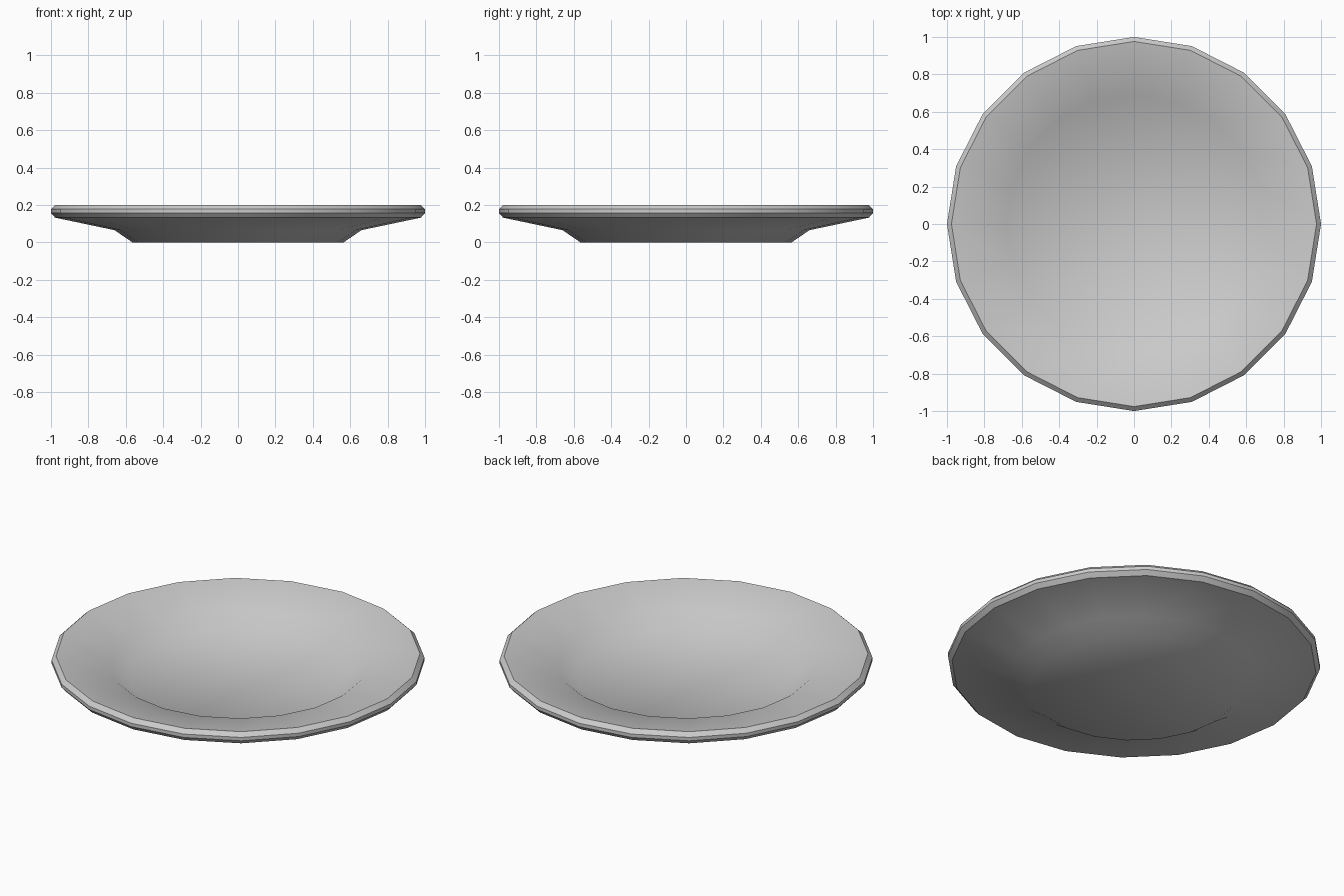
import bpy, bmesh
from math import cos, sin, pi, radians

if "Cube" in bpy.data.objects:
    bpy.data.objects.remove(bpy.data.objects["Cube"])

SIDES = 20
# Plate cross-section (radius, height): foot, underside, rim edge, upper face, well
PROFILE = [(0.565, 0.0), (0.66, 0.065), (0.978, 0.132), (1.0, 0.157),
           (1.0, 0.177), (0.976, 0.2), (0.69, 0.145), (0.59, 0.075)]

bm = bmesh.new()
rings = [[bm.verts.new((r * cos(2 * pi * i / SIDES), r * sin(2 * pi * i / SIDES), z))
          for i in range(SIDES)] for r, z in PROFILE]

# Bands between neighbouring rings
for a, b in zip(rings, rings[1:]):
    for i in range(SIDES):
        j = (i + 1) % SIDES
        bm.faces.new((a[i], a[j], b[j], b[i]))

# Flat base and flat well floor
bm.faces.new(rings[0][::-1])
bm.faces.new(rings[-1])
bmesh.ops.recalc_face_normals(bm, faces=bm.faces)

mesh = bpy.data.meshes.new("plate")
bm.to_mesh(mesh)
bm.free()
plate = bpy.data.objects.new("plate", mesh)
bpy.context.collection.objects.link(plate)

# Smooth dish, crisp rim edges
bpy.context.view_layer.objects.active = plate
plate.select_set(True)
bpy.ops.object.shade_smooth_by_angle(angle=radians(36))
